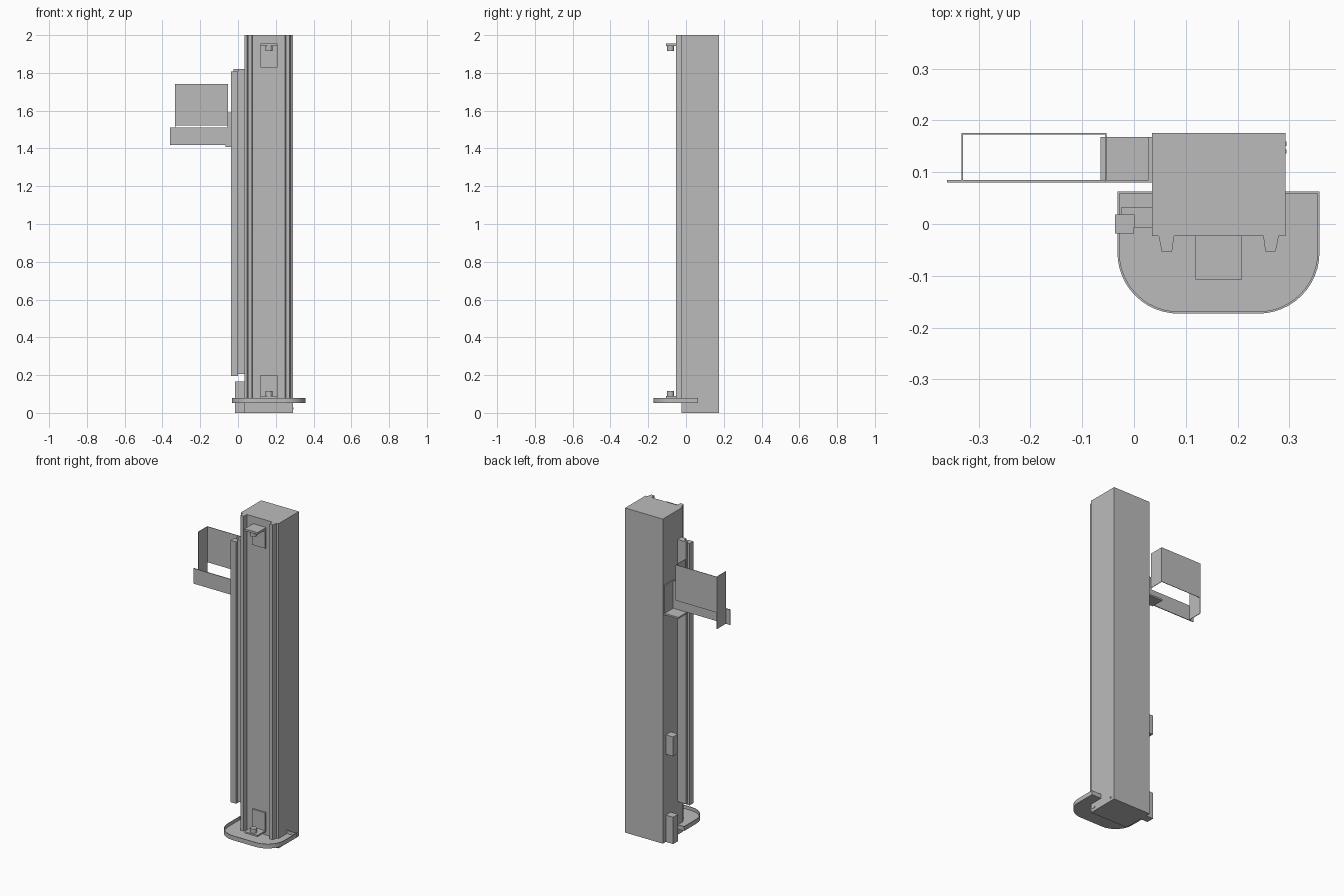
import bpy, bmesh
from math import sin, cos, pi, radians

if "Cube" in bpy.data.objects:
    bpy.data.objects.remove(bpy.data.objects["Cube"])

# Single flat grey
grey = bpy.data.materials.new("plain grey")
grey.use_nodes = True
COLOUR = (0.5, 0.5, 0.5, 1)
grey.diffuse_color = COLOUR
grey.node_tree.nodes["Principled BSDF"].inputs["Base Color"].default_value = COLOUR


def finish(name, bm):
    bmesh.ops.recalc_face_normals(bm, faces=bm.faces)
    mesh = bpy.data.meshes.new(name)
    bm.to_mesh(mesh)
    bm.free()
    mesh.materials.append(grey)
    ob = bpy.data.objects.new(name, mesh)
    bpy.context.scene.collection.objects.link(ob)
    return ob


def prism(name, outline, z0, z1, tray=None):
    """Extrude an xy outline; tray = (rim width, depth) hollows the top."""
    bm = bmesh.new()
    bottom = bm.faces.new([bm.verts.new((x, y, z0)) for x, y in outline])
    ext = bmesh.ops.extrude_face_region(bm, geom=[bottom], use_keep_orig=True)
    for v in [g for g in ext["geom"] if isinstance(g, bmesh.types.BMVert)]:
        v.co.z = z1
    bmesh.ops.recalc_face_normals(bm, faces=bm.faces)
    if tray:
        top = max(bm.faces, key=lambda f: f.calc_center_median().z)
        bmesh.ops.inset_region(bm, faces=[top], thickness=tray[0], use_even_offset=True)
        wall = bmesh.ops.extrude_face_region(bm, geom=[top])
        for v in [g for g in wall["geom"] if isinstance(g, bmesh.types.BMVert)]:
            v.co.z -= tray[1]
        if top.is_valid:
            bmesh.ops.delete(bm, geom=[top], context='FACES_ONLY')
    return finish(name, bm)


def box(name, x0, x1, y0, y1, z0, z1):
    return prism(name, [(x0, y0), (x1, y0), (x1, y1), (x0, y1)], z0, z1)


def cylinder(name, x, y, r, z0, z1, sides=24):
    ring = [(x + r * cos(2 * pi * i / sides), y + r * sin(2 * pi * i / sides))
            for i in range(sides)]
    ob = prism(name, ring, z0, z1)
    for p in ob.data.polygons:
        p.use_smooth = len(p.vertices) == 4
    return ob


# Column with two tapered front ribs
box("column", 0.035, 0.292, -0.023, 0.176, 0, 2)
MID = 0.1635
for side, label in ((-1, "right"), (1, "left")):
    pts = [(0.086, -0.023), (0.090, -0.053), (0.110, -0.053), (0.116, -0.023)]
    prism(label + "_front_rib", [(MID + side * a, b) for a, b in pts], 0.06, 2)

# Rounded base tray
R, X0, X1, Y0, Y1 = 0.118, -0.032, 0.358, -0.173, 0.063
outline = [(X1, Y1), (X0, Y1)]
for cx, start in ((X0 + R, 180), (X1 - R, 270)):
    for i in range(13):
        a = radians(start + i * 7.5)
        outline.append((cx + R * cos(a), Y0 + R + R * sin(a)))
prism("base_tray", outline, 0.053, 0.08, tray=(0.004, 0.02))

# Front brackets: back plate, shelf and round stop
for label, plate_z, shelf_z, stop_z in (
        ("upper", (1.828, 1.955), (1.942, 1.955), (1.915, 1.942)),
        ("lower", (0.08, 0.2), (0.08, 0.09), (0.09, 0.115))):
    box(label + "_bracket_plate", 0.119, 0.208, -0.032, -0.023, *plate_z)
    box(label + "_bracket_shelf", 0.119, 0.208, -0.107, -0.03, *shelf_z)
    cylinder(label + "_bracket_stop", MID, -0.082, 0.019, *stop_z)

# Side rail and its stepped carrier
box("side_rail", -0.037, 0.0, -0.018, 0.018, 0.195, 1.808)
carrier = [(0.0, -0.007), (0.035, -0.007), (0.035, 0.033), (-0.024, 0.033),
           (-0.024, 0.018), (0.0, 0.018)]
prism("rail_carrier", carrier, 0.205, 1.82)

# Small side blocks
for label, z0, z1 in (("lower", 0, 0.165), ("middle", 0.54, 0.66)):
    box(label + "_side_block", -0.015, 0.035, 0.098, 0.147, z0, z1)

# Arm bracket on the column side
box("arm_wall_plate", 0.028, 0.035, 0.085, 0.168, 1.41, 1.59)
box("arm_shelf", -0.065, 0.035, 0.085, 0.168, 1.408, 1.418)
box("arm_gusset", -0.055, 0.035, 0.08, 0.085, 1.41, 1.59)

# Thin sheet holder
box("holder_front_strip", -0.361, -0.04, 0.08, 0.085, 1.418, 1.512)
box("holder_back_panel", -0.333, -0.053, 0.173, 0.176, 1.522, 1.742)
box("holder_inner_wall", -0.056, -0.053, 0.085, 0.176, 1.522, 1.742)
box("holder_outer_wall", -0.333, -0.33, 0.085, 0.176, 1.42, 1.742)

# Small fastener plates at the foot
for i, y in enumerate((-0.005, 0.006, 0.14, 0.155)):
    box("foot_fastener_%d" % (i + 1), 0.292, 0.294, y - 0.004, y + 0.004, 0.018, 0.028)
